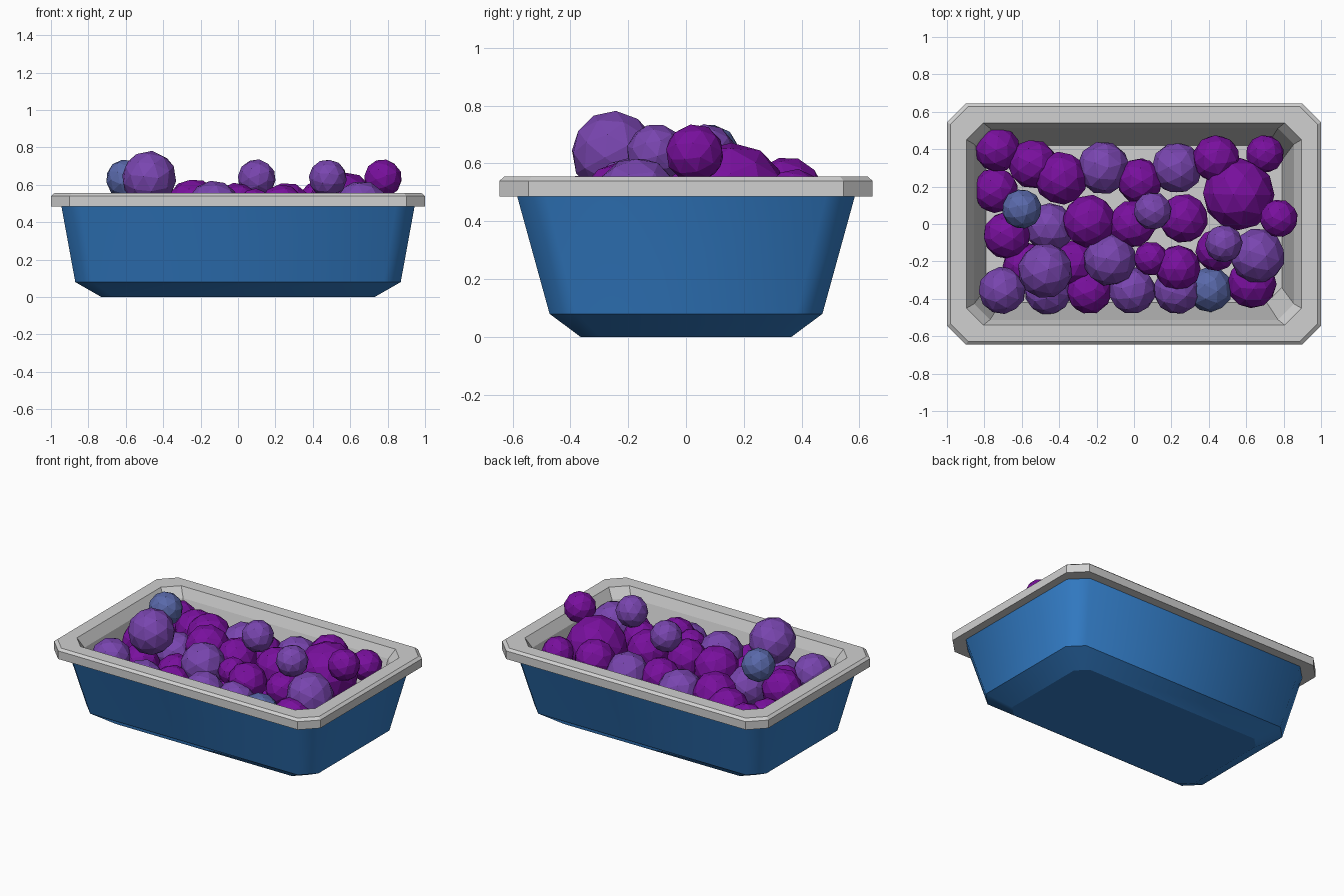
import bpy, bmesh, random, math
from mathutils import Euler

if "Cube" in bpy.data.objects:
    bpy.data.objects.remove(bpy.data.objects["Cube"])

random.seed(4)


def material(name, rgb):
    m = bpy.data.materials.new(name)
    m.diffuse_color = (*rgb, 1)
    m.use_nodes = True
    m.node_tree.nodes["Principled BSDF"].inputs["Base Color"].default_value = m.diffuse_color
    return m


BLUE = material("tub blue", (0.032, 0.20, 0.56))
GREY = material("rim grey", (0.63, 0.63, 0.63))
BALLS = {"P": material("purple", (0.19, 0.005, 0.34)),
         "V": material("violet", (0.19, 0.06, 0.43)),
         "B": material("slate blue", (0.10, 0.14, 0.40))}


def new_object(name, bm, mat):
    me = bpy.data.meshes.new(name)
    bm.to_mesh(me)
    bm.free()
    me.materials.append(mat)
    ob = bpy.data.objects.new(name, me)
    bpy.context.collection.objects.link(ob)
    return ob


def loft(name, rings, mat, cap_first=False, cap_last=False, closed=False, smooth=False):
    """Skin rectangles with cut corners: (half x, half y, z, corner cut)."""
    bm = bmesh.new()
    loops = []
    for x, y, z, c in rings:
        pts = [(x, y - c), (x - c, y), (c - x, y), (-x, y - c),
               (-x, c - y), (c - x, -y), (x - c, -y), (x, c - y)]
        loops.append([bm.verts.new((px, py, z)) for px, py in pts])
    pairs = list(zip(loops, loops[1:])) + ([(loops[-1], loops[0])] if closed else [])
    for a, b in pairs:
        for i in range(8):
            j = (i + 1) % 8
            bm.faces.new((a[i], a[j], b[j], b[i])).smooth = smooth
    if cap_first:
        bm.faces.new(loops[0][::-1])
    if cap_last:
        bm.faces.new(loops[-1])
    # keep the horizontal creases crisp when the corners are smooth
    for e in bm.edges:
        e.smooth = abs(e.verts[0].co.z - e.verts[1].co.z) > 1e-4
    if closed:
        bmesh.ops.recalc_face_normals(bm, faces=bm.faces)
    return new_object(name, bm, mat)


# Outer tub with tapered foot
loft("tub_body", [(0.73, 0.365, 0.0, 0.07), (0.87, 0.472, 0.08, 0.09),
                  (0.945, 0.585, 0.49, 0.10)], BLUE, cap_first=True, smooth=True)

# Overhanging rim
loft("rim", [(0.93, 0.57, 0.485, 0.10), (1.0, 0.645, 0.485, 0.10),
             (1.0, 0.645, 0.54, 0.10), (0.982, 0.628, 0.555, 0.095),
             (0.895, 0.54, 0.555, 0.09), (0.855, 0.512, 0.49, 0.085)],
     GREY, closed=True)

# Inner walls and floor
loft("inner_liner", [(0.855, 0.512, 0.49, 0.085), (0.79, 0.42, 0.12, 0.08)],
     GREY, cap_last=True)

# Balls: x, y, radius, height of the top, colour
balls = [
    (-.73, .40, .12, .52, "P"), (-.54, .32, .13, .54, "P"), (-.74, .18, .12, .47, "P"),
    (-.39, .245, .14, .58, "P"), (-.165, .30, .14, .56, "V"), (.03, .23, .12, .56, "P"),
    (.23, .30, .135, .57, "V"), (.44, .35, .125, .62, "P"), (.70, .375, .10, .58, "P"),
    (.56, .16, .19, .67, "P"), (.775, .03, .10, .735, "P"), (-.60, .08, .105, .735, "B"),
    (.10, .07, .10, .735, "V"), (-.24, .015, .14, .63, "P"), (-.45, -.02, .13, .54, "V"),
    (-.68, -.06, .125, .56, "P"), (-.01, 0, .125, .61, "P"), (.265, .03, .13, .61, "P"),
    (.48, -.105, .10, .735, "V"), (.44, -.14, .11, .56, "P"), (.66, -.17, .145, .62, "V"),
    (.63, -.32, .13, .50, "P"), (-.13, -.19, .14, .62, "V"), (.09, -.185, .09, .58, "P"),
    (.235, -.235, .12, .60, "P"), (-.475, -.25, .145, .78, "V"), (-.705, -.355, .125, .56, "V"),
    (-.58, -.22, .12, .50, "P"), (-.32, -.21, .12, .50, "P"), (-.46, -.36, .125, .48, "V"),
    (-.24, -.36, .12, .50, "P"), (-.01, -.355, .125, .52, "V"), (.23, -.355, .125, .52, "V"),
    (.405, -.35, .12, .48, "B"),
]


def ball(name, x, y, z, r, colour):
    bm = bmesh.new()
    bmesh.ops.create_icosphere(bm, subdivisions=2, radius=r * 1.02)
    ob = new_object(name, bm, BALLS[colour])
    ob.location = (x, y, z)
    ob.rotation_euler = Euler([random.uniform(0, math.tau) for _ in range(3)])


for i, (x, y, r, top, colour) in enumerate(balls):
    ball(f"ball_{i:02d}", x, y, top - r, r, colour)
    # hidden lower layer holding up the inner balls
    if abs(x) < 0.65 and abs(y) < 0.27 and r >= 0.12:
        ball(f"lower_ball_{i:02d}", x, y, 0.245, 0.12, colour)
